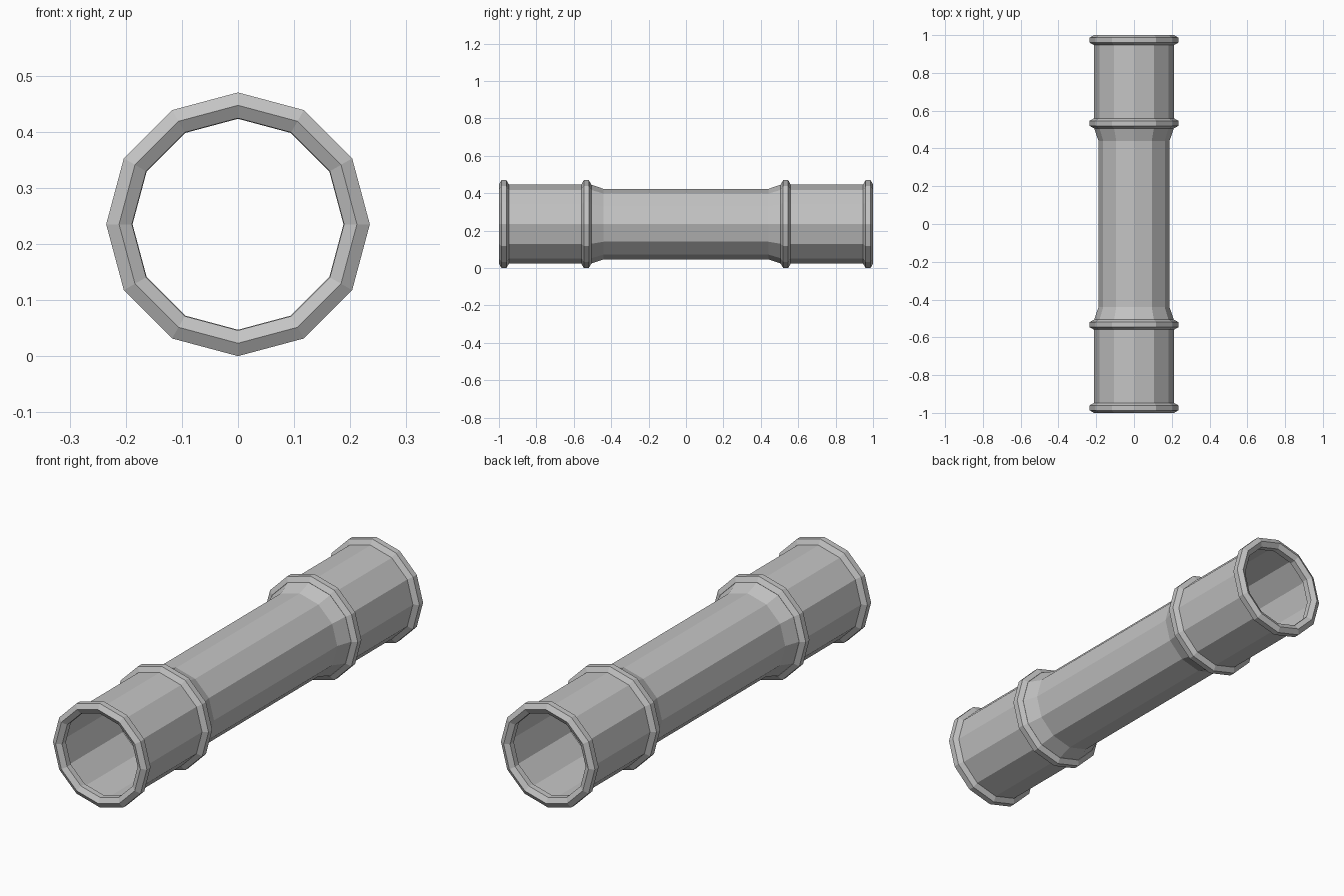
import bpy, bmesh
from math import cos, sin, pi

if "Cube" in bpy.data.objects:
    bpy.data.objects.remove(bpy.data.objects["Cube"], do_unlink=True)

SIDES = 12
AXIS_Z = 0.235        # height of the pipe's centre line
WIDE, NARROW = 0.212, 0.188
RING = 0.0265         # radius of the hexagonal ring section

grey = bpy.data.materials.new("pipe grey")
grey.use_nodes = True
grey.diffuse_color = (0.55, 0.55, 0.55, 1)
grey.node_tree.nodes["Principled BSDF"].inputs["Base Color"].default_value = (0.55, 0.55, 0.55, 1)


def lathe(name, profile, closed=False):
    """Turn (y, radius) points around the pipe's axis."""
    bm = bmesh.new()
    loops = []
    for y, r in profile:
        angles = [2 * pi * i / SIDES for i in range(SIDES)]
        loops.append([bm.verts.new((r * cos(a), y, AXIS_Z + r * sin(a))) for a in angles])
    pairs = list(zip(loops, loops[1:]))
    if closed:
        pairs.append((loops[-1], loops[0]))
    for a, b in pairs:
        for i in range(SIDES):
            j = (i + 1) % SIDES
            bm.faces.new((a[i], b[i], b[j], a[j]))
    bmesh.ops.recalc_face_normals(bm, faces=bm.faces)
    mesh = bpy.data.meshes.new(name)
    bm.to_mesh(mesh)
    bm.free()
    mesh.materials.append(grey)
    obj = bpy.data.objects.new(name, mesh)
    bpy.context.collection.objects.link(obj)
    return obj


# Open thin-walled tube: wide sockets at both ends, narrower middle
half = [(0.44, NARROW), (0.51, WIDE), (1 - RING, WIDE)]
lathe("pipe_tube", [(-y, r) for y, r in reversed(half)] + half)

# Hexagonal collars at the mouths and at the socket shoulders
for end, side in (("front", -1), ("back", 1)):
    for part, y in (("mouth_ring", 1 - RING), ("shoulder_ring", 0.533)):
        section = [(side * y + RING * cos(k * pi / 3), WIDE + RING * sin(k * pi / 3))
                   for k in range(6)]
        lathe(f"{end}_{part}", section, closed=True)
